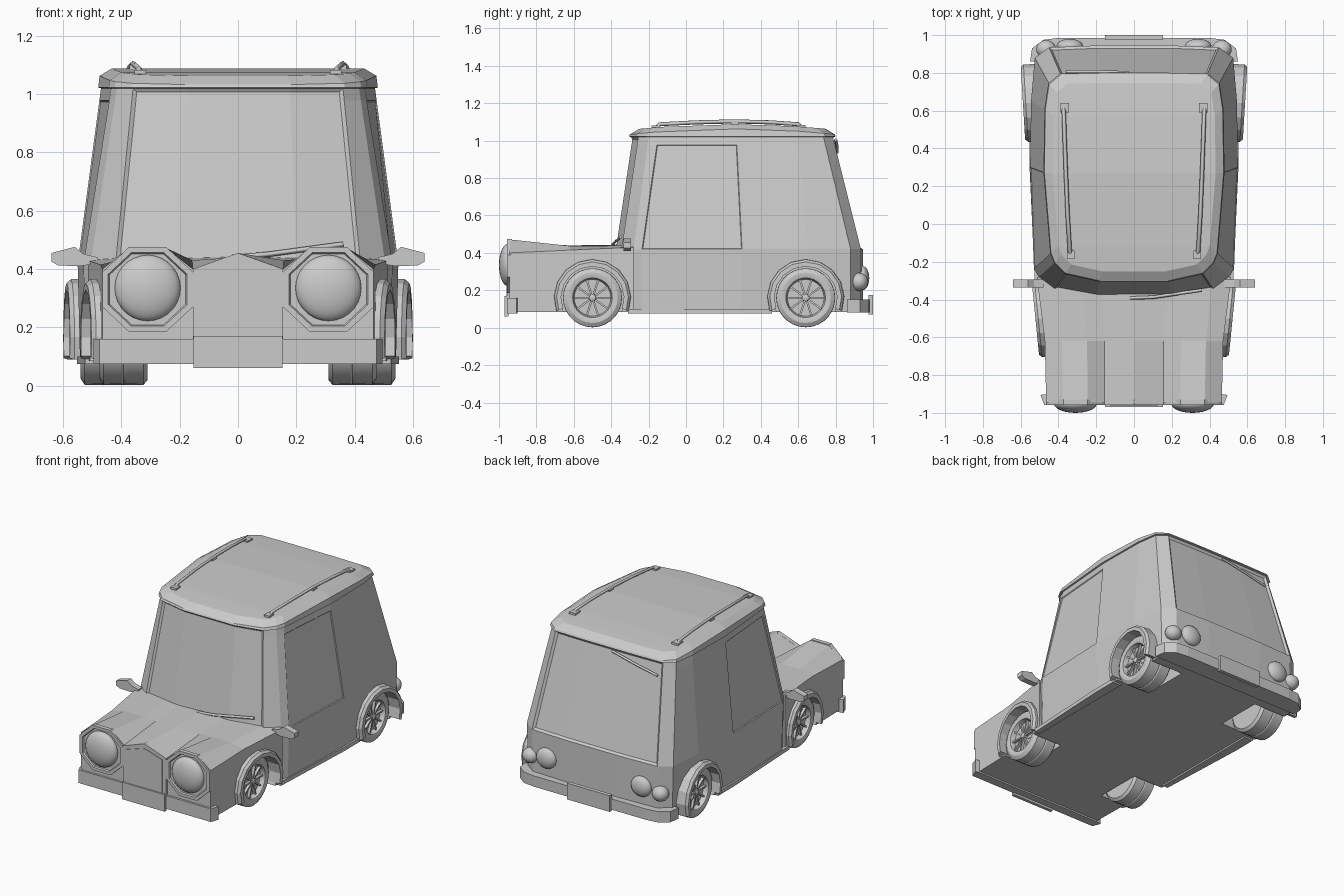
import bpy, bmesh, math
from mathutils import Vector

if "Cube" in bpy.data.objects:
    bpy.data.objects.remove(bpy.data.objects["Cube"])


def make(name, verts, faces, s=1, insets=()):
    """Mesh from data; s mirrors x; insets = (face indices, thickness, depth)."""
    me = bpy.data.meshes.new(name)
    me.from_pydata([(v[0] * s, v[1], v[2]) for v in verts], [], faces)
    bm = bmesh.new()
    bm.from_mesh(me)
    bmesh.ops.recalc_face_normals(bm, faces=bm.faces[:])
    bm.faces.ensure_lookup_table()
    groups = [([bm.faces[i] for i in idx], t, d) for idx, t, d in insets]
    for fs, t, d in groups:
        bmesh.ops.inset_region(bm, faces=fs, thickness=t, depth=d, use_even_offset=True)
    bm.to_mesh(me)
    bm.free()
    ob = bpy.data.objects.new(name, me)
    bpy.context.collection.objects.link(ob)
    return ob


def loft(name, rings, s=1, strips=False, insets=(), closed=False):
    """Skin between equal rings. Side faces come first, then the caps."""
    n, m = len(rings[0]), len(rings)
    verts = [v for r in rings for v in r]
    faces = [(k * n + i, k * n + (i + 1) % n, (k + 1) % m * n + (i + 1) % n, (k + 1) % m * n + i)
             for k in range(m if closed else m - 1) for i in range(n)]
    if not closed:
        for o in (0, (m - 1) * n):
            if strips:
                faces += [(o + i, o + i + 1, o + n - 2 - i, o + n - 1 - i) for i in range(n // 2 - 1)]
            else:
                faces.append(tuple(range(o, o + n)))
    return make(name, verts, faces, s, insets)


def prism(name, pts, axis, a, b, s=1, inset=None):
    """Extrude a 2D outline along an axis from a to b."""
    put = {'x': lambda p, t: (t, *p), 'y': lambda p, t: (p[0], t, p[1]), 'z': lambda p, t: (*p, t)}[axis]
    ins = [([len(pts)], *inset)] if inset else ()
    return loft(name, [[put(p, t) for p in pts] for t in (a, b)], s, insets=ins)


def box(name, x0, x1, y0, y1, z0, z1, s=1):
    return prism(name, [(x0, y0), (x1, y0), (x1, y1), (x0, y1)], 'z', z0, z1, s)


def lathe(name, prof, c, s=1, n=28):
    """Revolve (offset, radius) points about the x axis through c."""
    rings = [[(c[0] + o, c[1] + r * math.cos(i * math.tau / n), c[2] + r * math.sin(i * math.tau / n))
              for i in range(n)] for o, r in prof]
    return loft(name, rings, s)


def smooth(ob, angle=35):
    bpy.ops.object.select_all(action='DESELECT')
    ob.select_set(True)
    bpy.context.view_layer.objects.active = ob
    bpy.ops.object.shade_smooth_by_angle(angle=math.radians(angle))


def dome(name, c, rx, ry, rz):
    bpy.ops.mesh.primitive_uv_sphere_add(segments=24, ring_count=14, location=c)
    ob = bpy.context.object
    ob.name = name
    ob.scale = (rx, ry, rz)
    smooth(ob, 40)


def bar(name, path, r, s=1):
    """Square bar along a path."""
    cu = bpy.data.curves.new(name, 'CURVE')
    cu.dimensions = '3D'
    cu.bevel_depth, cu.bevel_resolution, cu.use_fill_caps = r, 0, True
    sp = cu.splines.new('POLY')
    sp.points.add(len(path) - 1)
    for p, q in zip(sp.points, path):
        p.co = (q[0] * s, q[1], q[2], 1)
    ob = bpy.data.objects.new(name, cu)
    bpy.context.collection.objects.link(ob)
    bpy.ops.object.select_all(action='DESELECT')
    ob.select_set(True)
    bpy.context.view_layer.objects.active = ob
    bpy.ops.object.convert(target='MESH')


# Cabin: plan outlines at the waist and at the top of the glass
waist = [(.20, -.385), (.42, -.345), (.505, -.28), (.53, -.235), (.55, .30),
         (.545, .65), (.525, .88), (.45, .935), (.20, .945)]
top = [(.18, -.295), (.36, -.255), (.415, -.20), (.435, -.15), (.47, .27),
       (.465, .60), (.445, .735), (.385, .785), (.18, .79)]


def ring(half, z):
    zf = z if callable(z) else lambda y: z
    r = [(x, y, zf(y)) for x, y in half]
    return r + [(-x, y, q) for x, y, q in reversed(r)]


def grow(pts, k):
    return [(x * k, .25 + (y - .25) * k) for x, y in pts]


mid = [(a[0] * .07 + b[0] * .93, a[1] * .07 + b[1] * .93) for a, b in zip(waist, top)]
crown = lambda y: 1.088 - .1 * (y - .25) ** 2
rings = [ring([(x * .985, y) for x, y in waist], .085), ring(waist, .42), ring(mid, .978),
         ring(top, 1.02), ring(grow(top, 1.02), 1.022), ring(grow(top, 1.01), lambda y: crown(y) - .025),
         ring(grow(top, .92), crown)]
N = 18
front, rear = (16, 17, 0), (7, 8, 9)
cabin = loft("cabin", rings, strips=True, insets=[
    ([k * N + i for k in (1, 2) for i in front], .012, -.010),
    ([k * N + i for k in (1, 2) for i in rear], .014, -.012),
    ([N + 3], .004, -.005), ([N + 13], .004, -.005)])

# Hood with raised octagonal fenders and a central ridge
sections = []
for y, zc, zv, zt, ze, w in ((-.945, .455, .40, .472, .40, .465), (-.62, .44, .43, .437, .415, .472),
                             (-.28, .445, .44, .44, .43, .515)):
    k = w / .465
    h = [(0, y, zc), (.155 * k, y, zv), (.245 * k, y, zt), (.375 * k, y, zt), (w, y, ze), (w, y, .085)]
    sections.append(h + [(-a, b, c) for a, b, c in reversed(h[1:])])
hood = loft("hood", sections)

# Wheel wells
for s in (1, -1):
    for y in (-.5, .64):
        cut = lathe("well_cutter", [(.29, .172), (.75, .172)], (0, y, .16), s)
        cut.hide_render = True
        for body in (cabin, hood):
            if body is hood and y > 0:
                continue
            mod = body.modifiers.new("well", 'BOOLEAN')
            mod.operation, mod.solver, mod.object = 'DIFFERENCE', 'EXACT', cut
            bpy.context.view_layer.objects.active = body
            bpy.ops.object.modifier_apply(modifier=mod.name)
        bpy.data.objects.remove(cut)

# Wheels and wheel arches
for s in (1, -1):
    for end, y, xo, w, a0, a1, slope in (("front", -.5, .475, .165, .44, .522, .1),
                                         ("rear", .64, .54, .18, .50, .588, .06)):
        c = (xo, y, .16)
        tyre = lathe(end + "_tyre", [(-.035, .004), (-.035, .098), (-.004, .106), (0, .115), (0, .135), (-.014, .157),
                                     (-w * .5 + .006, .158), (-w * .5, .154), (-w * .5 - .006, .158),
                                     (-w + .014, .157), (-w, .14), (-w, .004)], c, s)
        smooth(tyre, 30)
        lathe(end + "_hub", [(-.04, .022), (-.012, .018), (-.008, .008)], c, s, 12)
        for i in range(10):
            d = Vector((0, math.cos(i * math.tau / 10), math.sin(i * math.tau / 10)))
            t = Vector((0, -d.z, d.y)) * .005
            sect = [[Vector(c) + d * r + t * k + Vector((o, 0, 0)) for k, o in
                     ((-1, -.036), (1, -.036), (1, -.018), (-1, -.018))] for r in (.012, .104)]
            loft(end + "_spoke", sect, s)
        arch = []
        for i in range(11):
            a = math.radians(-20 + 22 * i)
            arch.append([(x + slope * r * math.cos(a), y + r * math.cos(a), .16 + r * math.sin(a))
                         for x, r in ((a0, .168), (a0, .207), (a1 - .015, .205), (a1, .192), (a1, .168))])
        loft(end + "_wheel_arch", arch, s)

# Sill strips
for s in (1, -1):
    prism("sill", [(.49, -.31), (.525, -.31), (.553, .3), (.553, .46), (.49, .46)], 'z', .075, .10, s)

# Nose: grille and headlights
prism("grille", [(-.155, .16), (.155, .16), (.155, .40), (0, .455), (-.155, .40)], 'y',
      -.93, -.957, inset=None)
prism("grille_panel", [(-.128, .165), (.128, .165), (.128, .385), (0, .426), (-.128, .385)], 'y', -.94, -.961)
for s in (1, -1):
    octagon = [(s * .31 + .168 * math.cos(a), .33 + .157 * math.sin(a))
               for a in (math.radians(22.5 + 45 * i) for i in range(8))]
    bezel = [[(s * .31 + (x - s * .31) * k, y, .33 + (z - .33) * k) for x, z in octagon]
             for k, y in ((1, -.93), (1, -.957), (.87, -.957), (.84, -.948))]
    loft("headlight_bezel", bezel)
    dome("headlight", (s * .31, -.952, .335), .113, .048, .113)
    # Tail lights
    dome("tail_light", (s * .34, .943, .265), .07, .037, .065)
    dome("tail_light_small", (s * .465, .925, .245), .052, .048, .048)

# Bumpers and plates
f = [(.46, -.90), (.495, -.905), (.475, -.958)]
prism("front_bumper", f + [(-x, y) for x, y in reversed(f)], 'z', .075, .16)
r = [(.50, .86), (.55, .86), (.54, .93), (.48, .975), (.40, .985)]
prism("rear_bumper", r + [(-x, y) for x, y in reversed(r)], 'z', .08, .15)
box("front_plate", -.153, .153, -.97, -.95, .06, .17)
box("rear_plate", -.153, .153, .975, 1.0, .07, .175)

# Door mirrors
pod = [(.48, .42), (.54, .41), (.615, .412), (.64, .425), (.64, .455), (.56, .476), (.53, .452), (.48, .44)]
for s in (1, -1):
    prism("door_mirror", pod, 'y', -.335, -.295, s)
    # Roof rails with feet
    bar("roof_rail", [(.335, -.17, 1.06), (.34, -.14, 1.088), (.352, .06, 1.098), (.36, .26, 1.103),
                      (.367, .45, 1.098), (.372, .60, 1.088), (.375, .63, 1.06)], .011, s)
    box("rail_foot_front", .315, .355, -.185, -.14, 1.05, 1.082, s)
    box("rail_foot_middle", .352, .372, .24, .28, 1.06, 1.10, s)
    box("rail_foot_rear", .345, .39, .59, .64, 1.05, 1.085, s)

# Wipers
bar("front_wiper", [(-.02, -.392, .44), (.10, -.388, .45), (.36, -.35, .485)], .009)
bar("rear_wiper", [(-.03, .80, 1.005), (-.20, .807, .968), (-.36, .806, .935)], .009)
